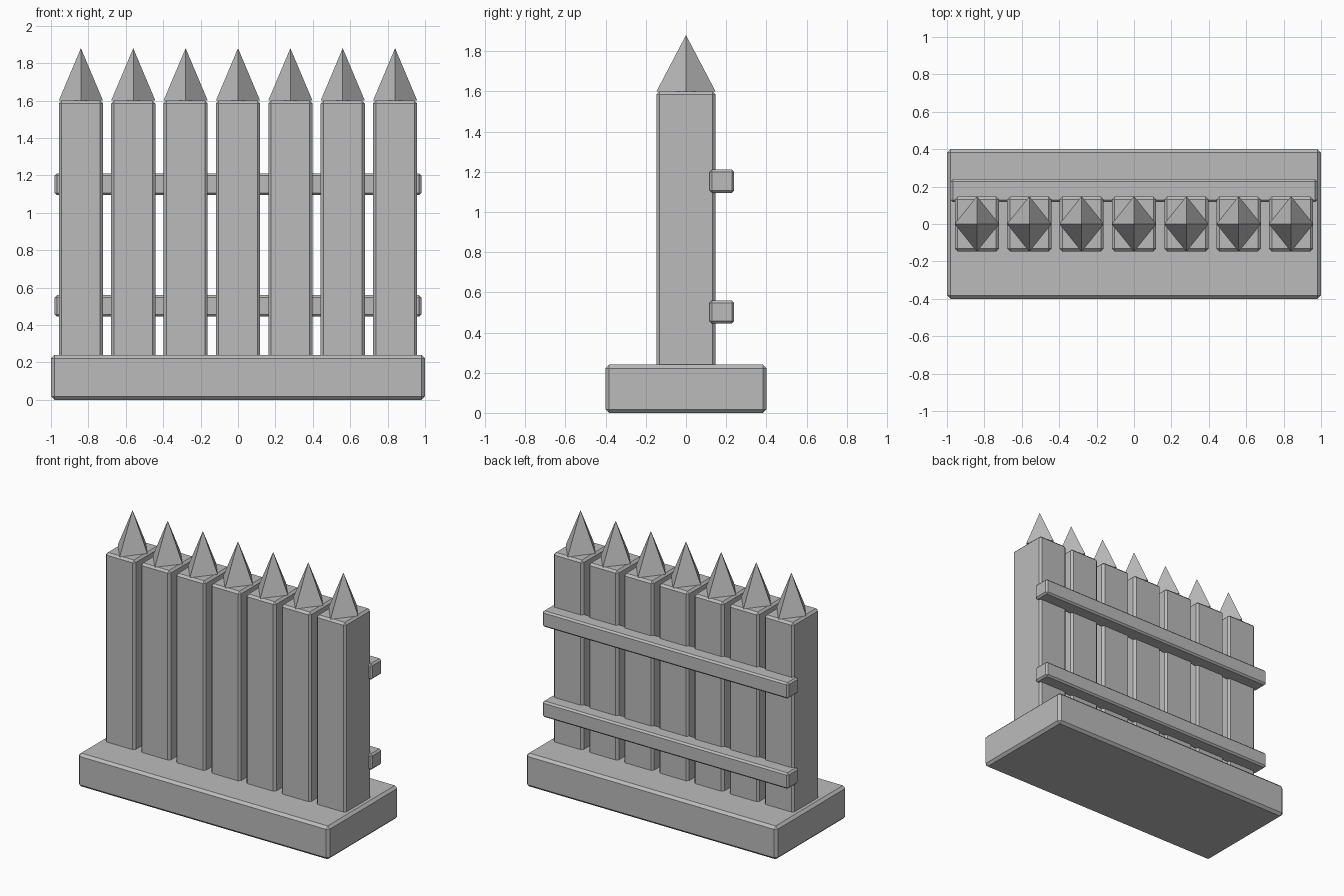
import bpy
import math

if "Cube" in bpy.data.objects:
    bpy.data.objects.remove(bpy.data.objects["Cube"])

stone = bpy.data.materials.new("plain grey")
stone.diffuse_color = (0.5, 0.5, 0.5, 1.0)
stone.use_nodes = True
stone.node_tree.nodes["Principled BSDF"].inputs["Base Color"].default_value = stone.diffuse_color


def block(name, low, high, bevel):
    """Box between two corners with a single flat chamfer on every edge."""
    bpy.ops.mesh.primitive_cube_add(
        size=1, location=[(a + b) / 2 for a, b in zip(low, high)])
    ob = bpy.context.object
    ob.name = name
    ob.scale = [b - a for a, b in zip(low, high)]
    bpy.ops.object.transform_apply(location=False, rotation=False, scale=True)
    mod = ob.modifiers.new("chamfer", 'BEVEL')
    mod.width = bevel
    mod.segments = 1
    ob.data.materials.append(stone)
    return ob


def spike(name, x, half_x, half_y, z_low, z_high):
    """Four-sided point whose ridges face front, back, left and right."""
    bpy.ops.mesh.primitive_cone_add(
        vertices=4, radius1=1, radius2=0, depth=z_high - z_low,
        location=(x, 0, (z_low + z_high) / 2))
    ob = bpy.context.object
    ob.name = name
    ob.scale = (half_x, half_y, 1)
    bpy.ops.object.transform_apply(location=False, rotation=False, scale=True)
    ob.data.materials.append(stone)


# Base slab
block("base", (-1, -0.4, 0), (1, 0.4, 0.24), 0.018)

# Pickets with pointed tips
for i in range(7):
    x = (i - 3) * 0.28
    block(f"picket_{i + 1}", (x - 0.118, -0.147, 0.22), (x + 0.118, 0.147, 1.6), 0.015)
    spike(f"picket_tip_{i + 1}", x, 0.118, 0.147, 1.6, 1.88)

# Two rails along the back
for name, z in (("lower_rail", 0.445), ("upper_rail", 1.095)):
    block(name, (-0.98, 0.117, z), (0.98, 0.24, z + 0.115), 0.012)
